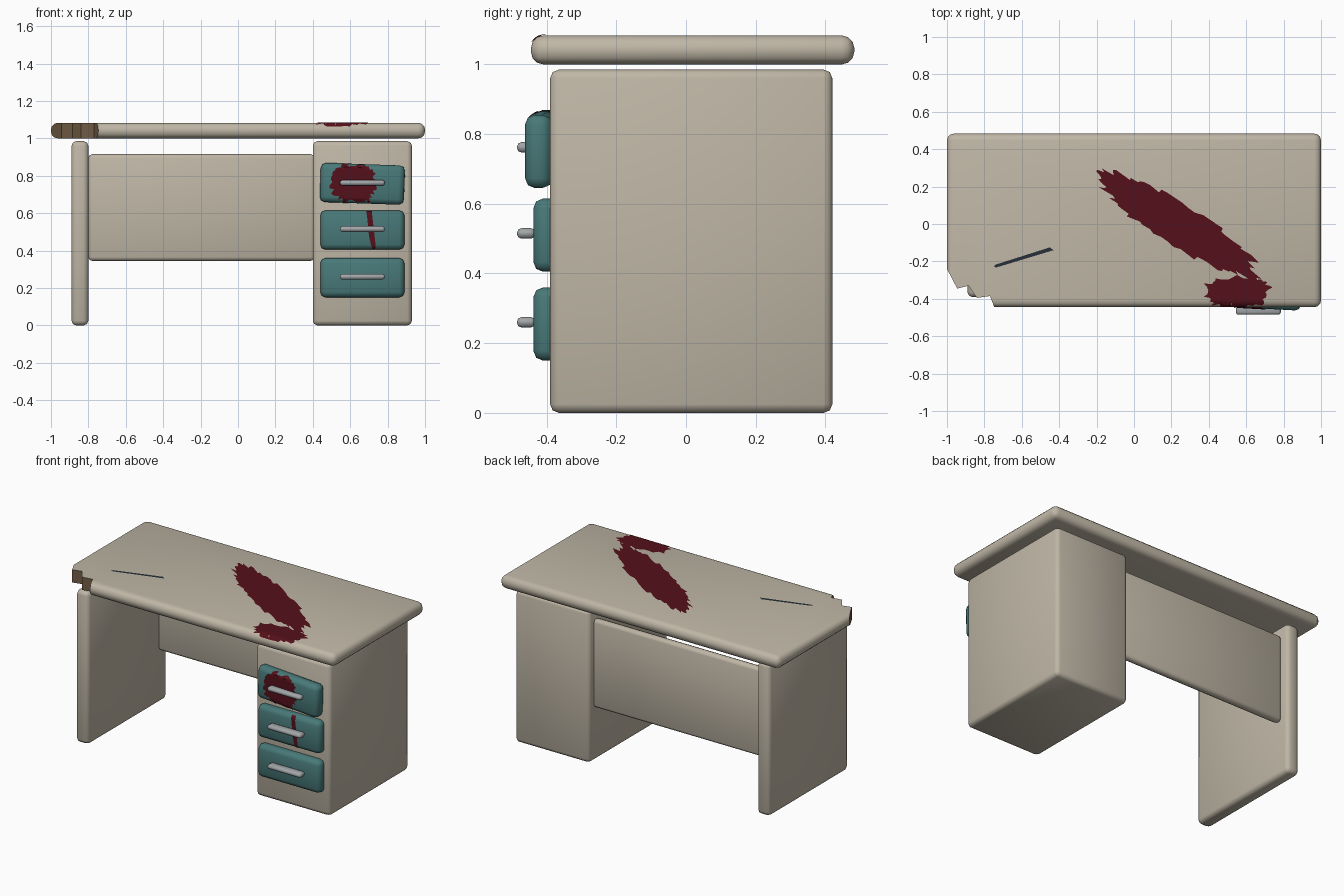
import bpy, bmesh, math, random
from mathutils import Matrix, Vector

if "Cube" in bpy.data.objects:
    bpy.data.objects.remove(bpy.data.objects["Cube"])

random.seed(4)


def material(name, rgb):
    m = bpy.data.materials.new(name)
    m.diffuse_color = (*rgb, 1)
    m.use_nodes = True
    m.node_tree.nodes["Principled BSDF"].inputs["Base Color"].default_value = m.diffuse_color
    return m


BEIGE = material("beige", (0.52, 0.47, 0.38))
TEAL = material("teal", (0.065, 0.19, 0.19))
STEEL = material("steel", (0.36, 0.38, 0.39))
WOOD = material("raw_wood", (0.17, 0.11, 0.06))
RED = material("dark_red", (0.09, 0.005, 0.01))
DARK = material("dark_gouge", (0.02, 0.03, 0.04))


def make(name, bm, *mats):
    me = bpy.data.meshes.new(name)
    bm.to_mesh(me)
    bm.free()
    ob = bpy.data.objects.new(name, me)
    bpy.context.collection.objects.link(ob)
    for m in mats:
        me.materials.append(m)
    return ob


def smooth(ob):
    bpy.ops.object.select_all(action='DESELECT')
    ob.select_set(True)
    bpy.context.view_layer.objects.active = ob
    bpy.ops.object.shade_smooth_by_angle(angle=math.radians(50))


def box(name, lo, hi, bevel, *mats, segs=2, rot=None):
    """Rounded box between two corners, optionally turned about its centre."""
    lo, hi = Vector(lo), Vector(hi)
    bm = bmesh.new()
    bmesh.ops.create_cube(bm, size=1, matrix=Matrix.Diagonal((*(hi - lo), 1)))
    bmesh.ops.bevel(bm, geom=bm.edges[:], offset=bevel, segments=segs,
                    profile=0.5, affect='EDGES')
    m = Matrix.Translation((lo + hi) / 2)
    bm.transform(m @ rot if rot else m)
    ob = make(name, bm, *mats)
    smooth(ob)
    return ob


def recess(t, half, r):
    """How far a rounded edge falls away at distance t from the middle."""
    d = min(max(abs(t) - (half - r), 0), r)
    return r - math.sqrt(r * r - d * d)


def splat(name, centre, radii, angle, surface, power=1.0, rough=0.12, n=52, rings=6):
    """Ragged blot laid over a surface function (u, v) -> point."""
    bm = bmesh.new()
    c, s = math.cos(angle), math.sin(angle)
    edge = [1 + random.uniform(-rough, rough * 0.6) for _ in range(n)]

    def point(i, k):
        a = math.tau * i / n
        q = edge[i] * k / rings
        p = q * radii[0] * math.copysign(abs(math.cos(a)) ** power, math.cos(a))
        w = q * radii[1] * math.copysign(abs(math.sin(a)) ** power, math.sin(a))
        return surface(centre[0] + p * c - w * s, centre[1] + p * s + w * c)

    mid = bm.verts.new(surface(*centre))
    loops = [[bm.verts.new(point(i, k)) for i in range(n)] for k in range(1, rings + 1)]
    for i in range(n):
        j = (i + 1) % n
        bm.faces.new((mid, loops[0][i], loops[0][j]))
        for a, b in zip(loops, loops[1:]):
            bm.faces.new((a[i], b[i], b[j], a[j]))
    return make(name, bm, RED)


def strip(name, rows, surface, mat):
    """Ribbon from rows of (left u, right u, v), listed top to bottom."""
    bm = bmesh.new()
    pairs = [[bm.verts.new(surface(u, v)) for u in (l, r)] for l, r, v in rows]
    for (a, b), (c, d) in zip(pairs, pairs[1:]):
        bm.faces.new((a, c, d, b))
    return make(name, bm, mat)


# Tabletop with a broken front left corner
top = box("tabletop", (-1, -0.445, 1.0), (1, 0.483, 1.083), 0.036, BEIGE, WOOD, segs=3)
outline = [(-1.1, -0.10), (-1.0, -0.24), (-0.945, -0.345), (-0.885, -0.33), (-0.84, -0.395),
           (-0.77, -0.385), (-0.745, -0.45), (-0.74, -0.6), (-1.1, -0.6)]
bm = bmesh.new()
f = bm.faces.new([bm.verts.new((x, y, 0.9)) for x, y in outline])
ext = bmesh.ops.extrude_face_region(bm, geom=[f])
bmesh.ops.translate(bm, vec=(0, 0, 0.3),
                    verts=[v for v in ext["geom"] if isinstance(v, bmesh.types.BMVert)])
bmesh.ops.recalc_face_normals(bm, faces=bm.faces[:])
for f in bm.faces:
    f.material_index = 1
cutter = make("corner_cutter", bm, BEIGE, WOOD)
cutter.hide_render = True
mod = top.modifiers.new("break", 'BOOLEAN')
mod.operation, mod.object, mod.solver = 'DIFFERENCE', cutter, 'EXACT'
bpy.context.view_layer.objects.active = top
bpy.ops.object.modifier_apply(modifier="break")
bpy.data.objects.remove(cutter)
smooth(top)

# Supports
box("drawer_pedestal", (0.40, -0.39, 0), (0.93, 0.42, 0.985), 0.025, BEIGE)
box("side_panel", (-0.89, -0.39, 0), (-0.80, 0.42, 0.985), 0.025, BEIGE)
box("back_panel", (-0.80, 0.32, 0.345), (0.41, 0.372, 0.915), 0.02, BEIGE)

# Drawers, the top one hanging crooked
tilt = Matrix.Rotation(math.radians(-3.2), 4, 'Z') @ Matrix.Rotation(math.radians(2), 4, 'Y')
for name, z, y, rot in (("bottom", 0.255, -0.40, None), ("middle", 0.51, -0.40, None),
                        ("top", 0.757, -0.413, tilt)):
    box(name + "_drawer", (0.44, y - 0.038, z - 0.105), (0.89, y + 0.04, z + 0.105),
        0.028, TEAL, rot=rot)
    box(name + "_handle", (0.545, -0.485, z - 0.01), (0.785, -0.432, z + 0.02), 0.013, STEEL)


# Surfaces for the stains
def on_top(x, y):
    y = max(y, -0.442)
    drop = recess(y + 0.445 - 0.5, 0.5, 0.036) if y < -0.3 else 0
    return (x, y - 0.06 * drop, 1.0855 - drop)


def on_middle(x, z):
    return (x, -0.441 + recess(z - 0.51, 0.105, 0.028), z)


def on_crooked(u, v):
    p = Vector((u, -0.042 + recess(v, 0.105, 0.028), v))
    return Matrix.Translation((0.665, -0.413, 0.757)) @ tilt @ p


# Stains and drips
splat("long_stain", (0.235, -0.003), (0.50, 0.112), math.radians(-32), on_top, 0.95, 0.13, 80)
splat("edge_stain", (0.55, -0.365), (0.18, 0.085), 0, on_top, 0.9, 0.16)
splat("drawer_stain", (-0.045, 0.002), (0.122, 0.102), 0, on_crooked, 0.85, 0.13)
strip("top_drip", [(0.01, 0.045, -0.05), (0.02, 0.042, -0.077), (0.03, 0.045, -0.09),
                   (0.036, 0.044, -0.103)], on_crooked, RED)
strip("middle_drip", [(0.685, 0.715, 0.612), (0.687, 0.717, 0.60), (0.69, 0.718, 0.585),
                      (0.70, 0.73, 0.48), (0.71, 0.735, 0.435), (0.715, 0.735, 0.42),
                      (0.72, 0.733, 0.408)], on_middle, RED)

# Gouge in the top
bm = bmesh.new()
bm.faces.new([bm.verts.new((x, y, 1.0855)) for x, y in
              ((-0.75, -0.23), (-0.735, -0.232), (-0.43, -0.14), (-0.45, -0.125), (-0.74, -0.217))])
make("gouge", bm, DARK)
